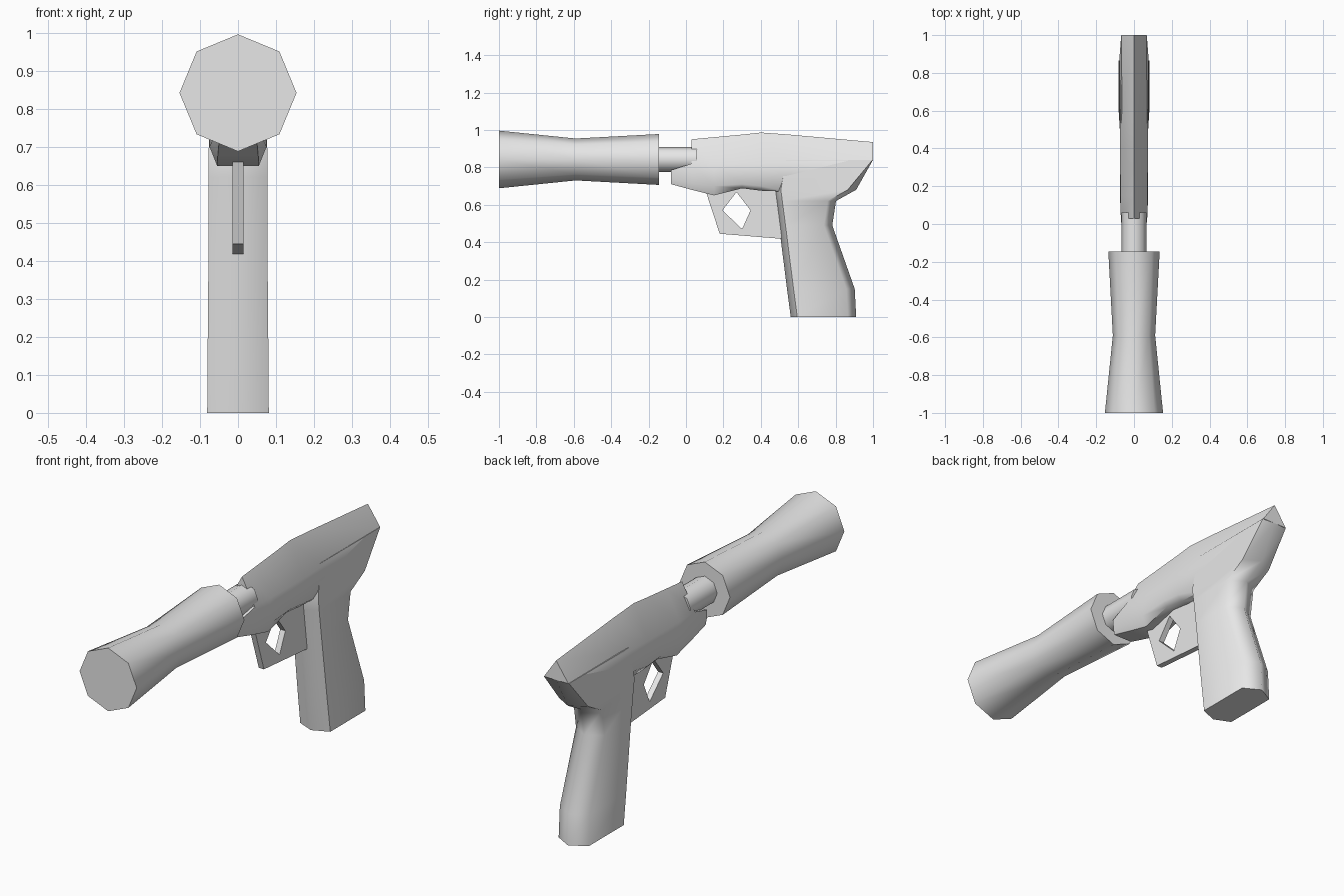
import bpy, bmesh, math

if "Cube" in bpy.data.objects:
    bpy.data.objects.remove(bpy.data.objects["Cube"])

grey = bpy.data.materials.new("light grey")
grey.use_nodes = True
colour = (0.8, 0.8, 0.8, 1)
grey.diffuse_color = colour
grey.node_tree.nodes["Principled BSDF"].inputs["Base Color"].default_value = colour


def finish(name, bm, angle):
    """Turn a bmesh into a shaded, coloured object."""
    bmesh.ops.remove_doubles(bm, verts=bm.verts, dist=0.0005)
    bmesh.ops.recalc_face_normals(bm, faces=bm.faces)
    mesh = bpy.data.meshes.new(name)
    bm.to_mesh(mesh)
    bm.free()
    mesh.materials.append(grey)
    obj = bpy.data.objects.new(name, mesh)
    bpy.context.collection.objects.link(obj)
    bpy.ops.object.select_all(action='DESELECT')
    obj.select_set(True)
    bpy.context.view_layer.objects.active = obj
    bpy.ops.object.shade_smooth_by_angle(angle=math.radians(angle))
    return obj


def loft(name, rings, angle):
    """Skin a row of closed rings and cap both ends."""
    bm = bmesh.new()
    loops = [[bm.verts.new(p) for p in ring] for ring in rings]
    n = len(loops[0])
    for a, b in zip(loops, loops[1:]):
        for i in range(n):
            j = (i + 1) % n
            bm.faces.new((a[i], a[j], b[j], b[i]))
    bm.faces.new(loops[0])
    bm.faces.new(loops[-1])
    return finish(name, bm, angle)


def mirrored(half):
    """Close a half ring by mirroring it across x = 0."""
    return half + [(-x, y, z) for x, y, z in reversed(half) if x > 0]


def octagon(y, r, z=0.842):
    steps = [k * math.pi / 4 for k in range(8)]
    return [(r * math.sin(a), y, z + r * math.cos(a)) for a in steps]


# Flared muzzle and thin barrel
loft("muzzle", [octagon(-1, 0.154), octagon(-0.59, 0.112), octagon(-0.145, 0.136)], 50)
loft("barrel", [octagon(-0.16, 0.067), octagon(0.06, 0.067)], 50)

# Body: y, ridge z, corner (w, z), lower side (w, z), underside (w, z)
body = [
    (-0.08, 0.785, 0.058, 0.785, 0.056, 0.74, 0.05, 0.71),
    (0.03, 0.82, 0.07, 0.82, 0.068, 0.715, 0.053, 0.68),
    (0.03, 0.95, 0.07, 0.82, 0.068, 0.715, 0.053, 0.68),
    (0.15, 0.961, 0.071, 0.82, 0.075, 0.70, 0.055, 0.65),
    (0.30, 0.975, 0.073, 0.82, 0.075, 0.71, 0.055, 0.688),
    (0.40, 0.986, 0.074, 0.82, 0.075, 0.70, 0.05, 0.675),
    (0.54, 0.976, 0.074, 0.825, 0.073, 0.72, 0.05, 0.67),
    (1.0, 0.935, 0.066, 0.84, 0.066, 0.84, 0.066, 0.84),
]
loft("body", [mirrored([(0, y, top), (w, y, zc), (wl, y, zl), (wb, y, zb)])
              for y, top, w, zc, wl, zl, wb, zb in body], 50)

# Grip flaring into the rear of the body: z, half width, front y, rear corner y, rear ridge y
grip = [
    (0, 0.081, 0.56, 0.865, 0.91),
    (0.15, 0.08, 0.54, 0.857, 0.902),
    (0.49, 0.077, 0.497, 0.737, 0.782),
    (0.62, 0.077, 0.48, 0.757, 0.802),
    (0.68, 0.078, 0.472, 0.865, 0.91),
    (0.84, 0.068, 0.50, 0.998, 1.0),
]
loft("grip", [mirrored([(0, f, z), (w, f + 0.035, z), (w, r, z), (0, b, z)])
              for z, w, f, r, b in grip], 64)

# Trigger guard plate with a diamond opening
outer = [(0.10, 0.69), (0.18, 0.445), (0.51, 0.418), (0.51, 0.70)]
inner = [(0.195, 0.57), (0.30, 0.47), (0.345, 0.57), (0.27, 0.668)]
bm = bmesh.new()
sides = [[[bm.verts.new((x, y, z)) for y, z in ring] for ring in (outer, inner)]
         for x in (-0.014, 0.014)]
for i in range(4):
    j = (i + 1) % 4
    for o, h in sides:
        bm.faces.new((o[i], o[j], h[j], h[i]))
    for a, b in zip(*sides):
        bm.faces.new((a[i], a[j], b[j], b[i]))
finish("trigger_guard", bm, 30)
